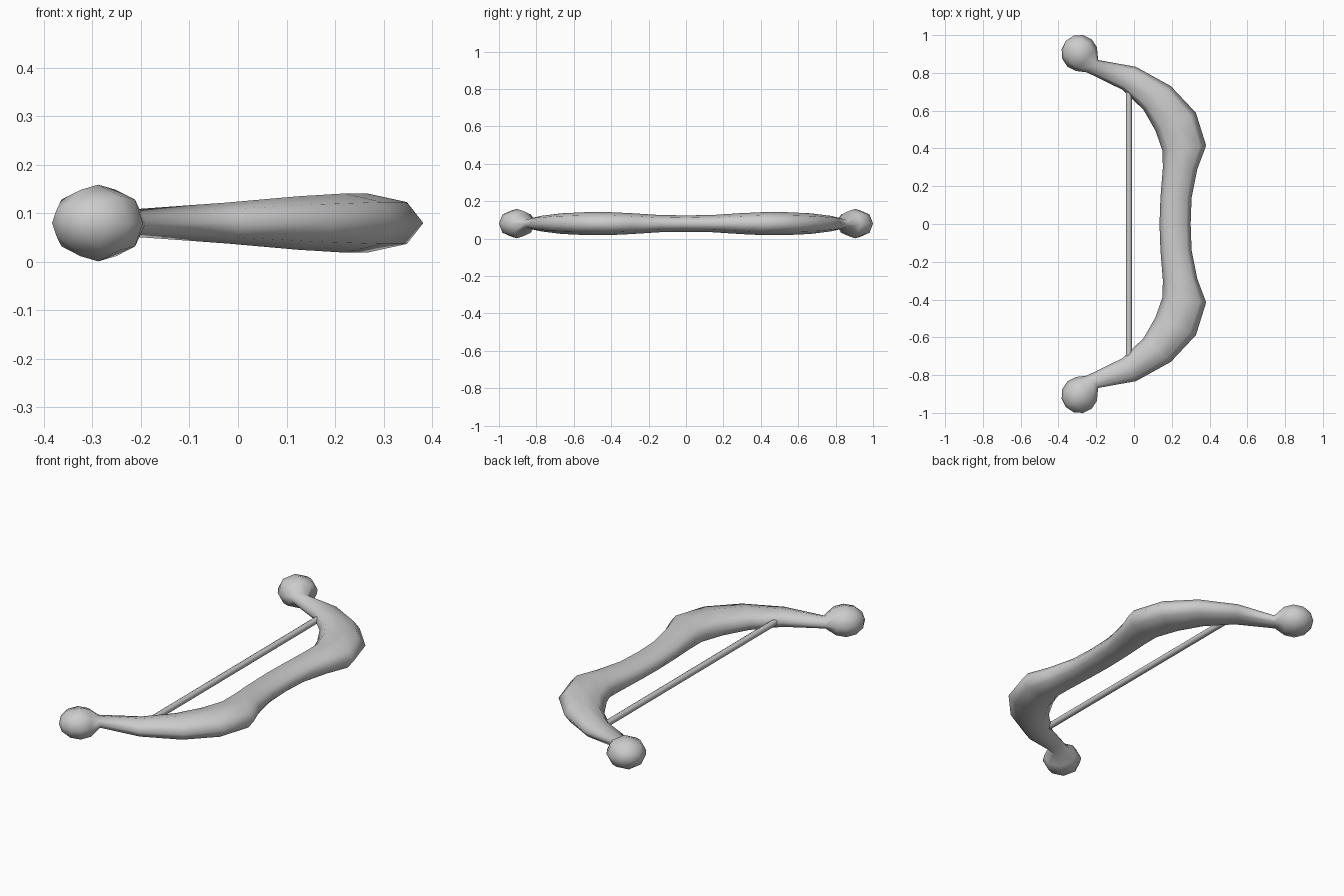
import bpy, bmesh, math
from mathutils import Vector

if "Cube" in bpy.data.objects:
    bpy.data.objects.remove(bpy.data.objects["Cube"])

ZC, SIDES = 0.08, 8

# limb stations on the +y half: outer point, inner point, half thickness in z
half = [
    ((0.305, 0.14), (0.14, 0.14), 0.046),
    ((0.335, 0.29), (0.153, 0.30), 0.056),
    ((0.382, 0.415), (0.15, 0.39), 0.061),
    ((0.328, 0.588), (0.113, 0.495), 0.061),
    ((0.195, 0.73), (0.05, 0.605), 0.055),
    ((0.01, 0.832), (-0.06, 0.71), 0.042),
    ((-0.19, 0.868), (-0.25, 0.803), 0.028),
]

# ball tip: rings continuing the limb
centre, R, RZ = Vector((-0.288, 0.905)), 0.097, 0.079
axis = Vector((-0.75, 0.66)).normalized()
side = Vector((axis.y, -axis.x))
for deg in (60, 90, 120, 150):
    a = math.radians(deg)
    c = centre - axis * R * math.cos(a)
    n = side * R * math.sin(a)
    half.append((c + n, c - n, RZ * math.sin(a)))
pole = centre + axis * R


def flip(p):
    return (p[0], -p[1])


stations = [(flip(o), flip(i), h) for o, i, h in reversed(half)]
stations += [((0.30, 0), (0.135, 0), 0.044)] + half

# bow body: octagonal sections joined along the curve
bm = bmesh.new()
rings = []
for o, i, h in stations:
    o, i = Vector(o), Vector(i)
    mid, arm = (o + i) / 2, (o - i) / 2
    ring = []
    for k in range(SIDES):
        t = math.tau * k / SIDES
        p = mid + arm * math.cos(t)
        ring.append(bm.verts.new((p.x, p.y, ZC + h * math.sin(t))))
    rings.append(ring)
for a, b in zip(rings, rings[1:]):
    for k in range(SIDES):
        j = (k + 1) % SIDES
        bm.faces.new((a[k], a[j], b[j], b[k]))
for ring, sy in ((rings[0], -1), (rings[-1], 1)):
    tip = bm.verts.new((pole.x, sy * pole.y, ZC))
    for k in range(SIDES):
        bm.faces.new((ring[k], ring[(k + 1) % SIDES], tip))
bmesh.ops.recalc_face_normals(bm, faces=bm.faces)
mesh = bpy.data.meshes.new("bow_limbs")
bm.to_mesh(mesh)
bm.free()
mesh.shade_smooth()
body = bpy.data.objects.new("bow_limbs", mesh)
bpy.context.collection.objects.link(body)

# bow string
bpy.ops.mesh.primitive_cylinder_add(vertices=8, radius=0.016, depth=1.4,
                                    location=(-0.027, 0, ZC),
                                    rotation=(math.pi / 2, 0, 0))
string = bpy.context.object
string.name = "bow_string"
bpy.ops.object.shade_smooth_by_angle(angle=math.radians(50))
